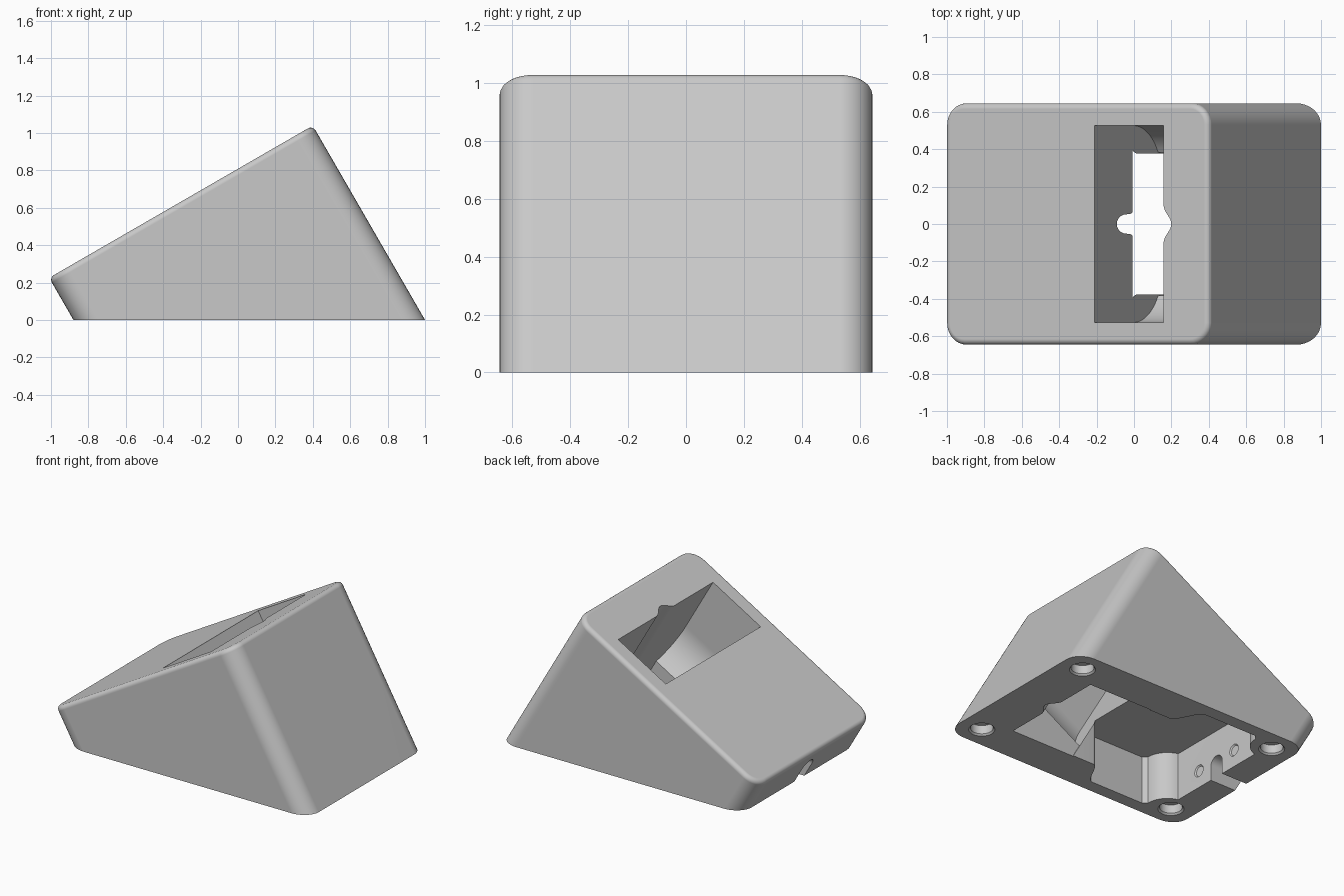
import bpy, bmesh
from math import radians, sin, cos, pi
from mathutils import Matrix, Vector

cube = bpy.data.objects.get("Cube")
if cube:
    bpy.data.objects.remove(cube, do_unlink=True)

TILT = Matrix.Rotation(radians(-30), 4, 'Y')    # frame of the sloping top
FLAT = Matrix.Identity(4)
TOP = 0.70                                      # height of the top along the tilted axis

grey = bpy.data.materials.new("matte_grey")
grey.use_nodes = True
grey.diffuse_color = (0.58, 0.58, 0.58, 1)
grey.node_tree.nodes["Principled BSDF"].inputs["Base Color"].default_value = (0.58, 0.58, 0.58, 1)


def to_object(name, bm):
    bmesh.ops.recalc_face_normals(bm, faces=bm.faces)
    mesh = bpy.data.meshes.new(name)
    bm.to_mesh(mesh)
    bm.free()
    mesh.materials.append(grey)
    obj = bpy.data.objects.new(name, mesh)
    bpy.context.collection.objects.link(obj)
    return obj


def prism(points, offset):
    """Closed outline of 3D points, extruded by an offset."""
    bm = bmesh.new()
    face = bm.faces.new([bm.verts.new(p) for p in points])
    new = bmesh.ops.extrude_face_region(bm, geom=[face])["geom"]
    moved = [v for v in new if isinstance(v, bmesh.types.BMVert)]
    bmesh.ops.translate(bm, verts=moved, vec=offset)
    return bm


def arc(cx, cy, r, start, end, steps=8):
    angles = [radians(start + (end - start) * i / steps) for i in range(steps + 1)]
    return [(cx + r * cos(a), cy + r * sin(a)) for a in angles]


def mirrored(half):
    """Complete an outline that is symmetric in its second coordinate."""
    return half + [(a, -b) for a, b in reversed(half)]


def cut(bm, frame=FLAT):
    """Subtract a temporary solid from the body."""
    bm.transform(frame)
    tool = to_object("cutter", bm)
    tool.hide_render = True
    mod = body.modifiers.new("cut", 'BOOLEAN')
    mod.operation, mod.solver, mod.object = 'DIFFERENCE', 'EXACT', tool
    bpy.ops.object.modifier_apply(modifier=mod.name)
    bpy.data.objects.remove(tool, do_unlink=True)


def cone(r1, r2, low, high, frame):
    bm = bmesh.new()
    bmesh.ops.create_cone(bm, cap_ends=True, segments=32, radius1=r1, radius2=r2,
                          depth=high - low,
                          matrix=Matrix.Translation((0, 0, (low + high) / 2)))
    cut(bm, frame)


def chamfered_hole(frame, r, depth, chamfer):
    cone(r, r, -0.02, depth, frame)
    cone(r + 2 * chamfer, r, -chamfer, chamfer, frame)


# Wedge body: rounded block along the tilted axis, soft top rim, cut off at the ground
u0, u1, half_y, rad = -0.762, 0.866, 0.645, 0.115
side = arc(u1 - rad, half_y - rad, rad, 0, 90) + arc(u0 + rad, half_y - rad, rad, 90, 180)
bm = prism([(u, y, -0.75) for u, y in mirrored(side)], (0, 0, TOP + 0.75))
rim = [e for e in bm.edges if all(v.co.z > TOP - 0.001 for v in e.verts)]
bmesh.ops.bevel(bm, geom=rim, offset=0.03, segments=5, profile=0.5, affect='EDGES')
bm.transform(TILT)
bmesh.ops.bisect_plane(bm, geom=bm.verts[:] + bm.edges[:] + bm.faces[:],
                       plane_co=(0, 0, 0), plane_no=(0, 0, -1), clear_outer=True)
bmesh.ops.holes_fill(bm, edges=[e for e in bm.edges if e.is_boundary])
body = to_object("wedge_stand", bm)
bpy.context.view_layer.objects.active = body
body.select_set(True)

# Device pocket: wide mouth that curves in to a narrow shaft
p0, p1 = 0.16, 0.587
bowl = [(0.9, 0.526)] + [(w, y) for y, w in arc(0.22, 0.278, 0.306, 0, -58, 12)] + [(-0.7, 0.38)]
cut(prism([(p0, y, w) for w, y in mirrored(bowl)], (p1 - p0, 0, 0)), TILT)

# Flared groove along the far pocket wall
groove = [(p1 + 0.0235 * (1 + cos(pi * i / 8)), 0.1 * i / 8) for i in range(1, 9)]
groove += [(p1 - 0.05, 0.1)]
groove = [(p1 + 0.047, 0)] + groove + [(u, -y) for u, y in reversed(groove)]
cut(prism([(u, y, -0.8) for u, y in groove], (0, 0, 1.7)), TILT)

# Underside cavity: narrow neck, S-shaped shoulders, corners bulging round the foot posts
ceiling = 0.335
neck, wide = 0.376, 0.555
half = [(0.3, neck)]
for i in range(13):
    t = i / 12
    half.append((0.02 - 0.14 * t, neck + (wide - neck) * (1 - cos(pi * t)) / 2))
half += [(-0.53, wide)] + arc(-0.72, 0.53, 0.16, 0, -75, 10)
half += [(-0.68, 0.37)]
cut(prism([(x, y, -0.1) for x, y in mirrored(half)], (0, 0, ceiling + 0.1)))

# Round-ended cable slot from the cavity up into the pocket
slot = [(0.05, 0.075), (-0.005, 0.065), (-0.02, 0.053)] + arc(-0.04, 0, 0.052, 90, 180)[:-1]
slot = slot + [(-0.092, 0)] + [(x, -y) for x, y in reversed(slot)]
cut(prism([(x, y, ceiling - 0.05) for x, y in slot], (0, 0, 0.25)))

# Arched cable exit through the low end
arch = [(0.055, -0.1)] + arc(0, 0.1, 0.055, 0, 180, 16) + [(-0.055, -0.1)]
cut(prism([(-1.2, y, z) for y, z in arch], (0.6, 0, 0)))

# Foot recesses in the corners and two screw holes in the inner end wall
for s in (-1, 1):
    for x in (-0.72, 0.84):
        chamfered_hole(Matrix.Translation((x, s * 0.495, 0)), 0.072, 0.07, 0.011)
    wall = Matrix.Translation((-0.68, s * 0.172, 0.12)) @ Matrix.Rotation(radians(-90), 4, 'Y')
    chamfered_hole(wall, 0.034, 0.12, 0.008)

# Smooth curved surfaces, crisp edges
bpy.ops.object.shade_smooth_by_angle(angle=radians(32))
normals = body.modifiers.new("even_normals", 'WEIGHTED_NORMAL')
normals.keep_sharp = True
